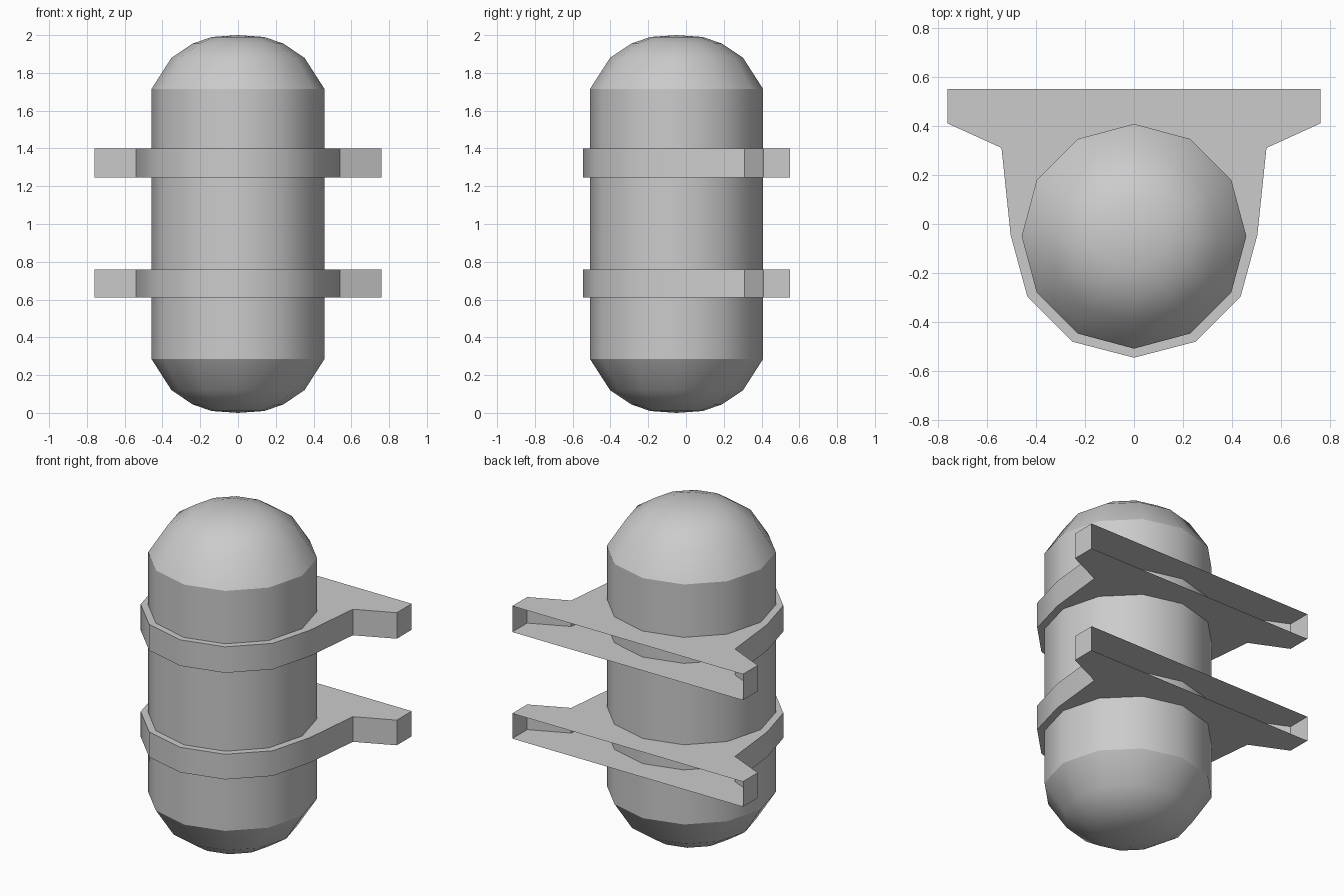
import bpy, bmesh, math

if "Cube" in bpy.data.objects:
    bpy.data.objects.remove(bpy.data.objects["Cube"])

TANK_Y = -0.05
SIDES = 12


def finish(name, bm):
    mesh = bpy.data.meshes.new(name)
    bm.to_mesh(mesh)
    bm.free()
    obj = bpy.data.objects.new(name, mesh)
    bpy.context.collection.objects.link(obj)
    bpy.ops.object.select_all(action='DESELECT')
    obj.select_set(True)
    bpy.context.view_layer.objects.active = obj
    bpy.ops.object.shade_smooth_by_angle(angle=math.radians(31))
    return obj


# Tank: twelve-sided lathe with a domed cap, mirrored for the bottom
def make_tank():
    dome = [(0.458, 1.715), (0.352, 1.88), (0.24, 1.955), (0.14, 1.99)]
    profile = [(r, 2 - z) for r, z in reversed(dome)] + dome
    bm = bmesh.new()
    rings = []
    for r, z in profile:
        rings.append([bm.verts.new((r * math.cos(2 * math.pi * i / SIDES),
                                    TANK_Y + r * math.sin(2 * math.pi * i / SIDES), z))
                      for i in range(SIDES)])
    bottom = bm.verts.new((0, TANK_Y, 0))
    top = bm.verts.new((0, TANK_Y, 2))
    for i in range(SIDES):
        j = (i + 1) % SIDES
        for a, b in zip(rings, rings[1:]):
            bm.faces.new((a[i], a[j], b[j], b[i]))
        bm.faces.new((rings[0][j], rings[0][i], bottom))
        bm.faces.new((rings[-1][i], rings[-1][j], top))
    return finish("tank", bm)


# Mounting bracket: hollow band around the tank, open along the back
def make_bracket(name, z0, z1):
    right = [(0.25, -0.48), (0.435, -0.295), (0.503, -0.045),
             (0.54, 0.31), (0.76, 0.41), (0.76, 0.55)]
    outline = [(-x, y) for x, y in reversed(right)] + [(0, -0.545)] + right
    bm = bmesh.new()
    lo = [bm.verts.new((x, y, z0)) for x, y in outline]
    hi = [bm.verts.new((x, y, z1)) for x, y in outline]
    for i in range(len(outline) - 1):
        bm.faces.new((lo[i], lo[i + 1], hi[i + 1], hi[i]))
    bm.faces.new(hi)
    bm.faces.new(lo[::-1])
    return finish(name, bm)


make_tank()
make_bracket("lower_bracket", 0.61, 0.76)
make_bracket("upper_bracket", 1.245, 1.40)
